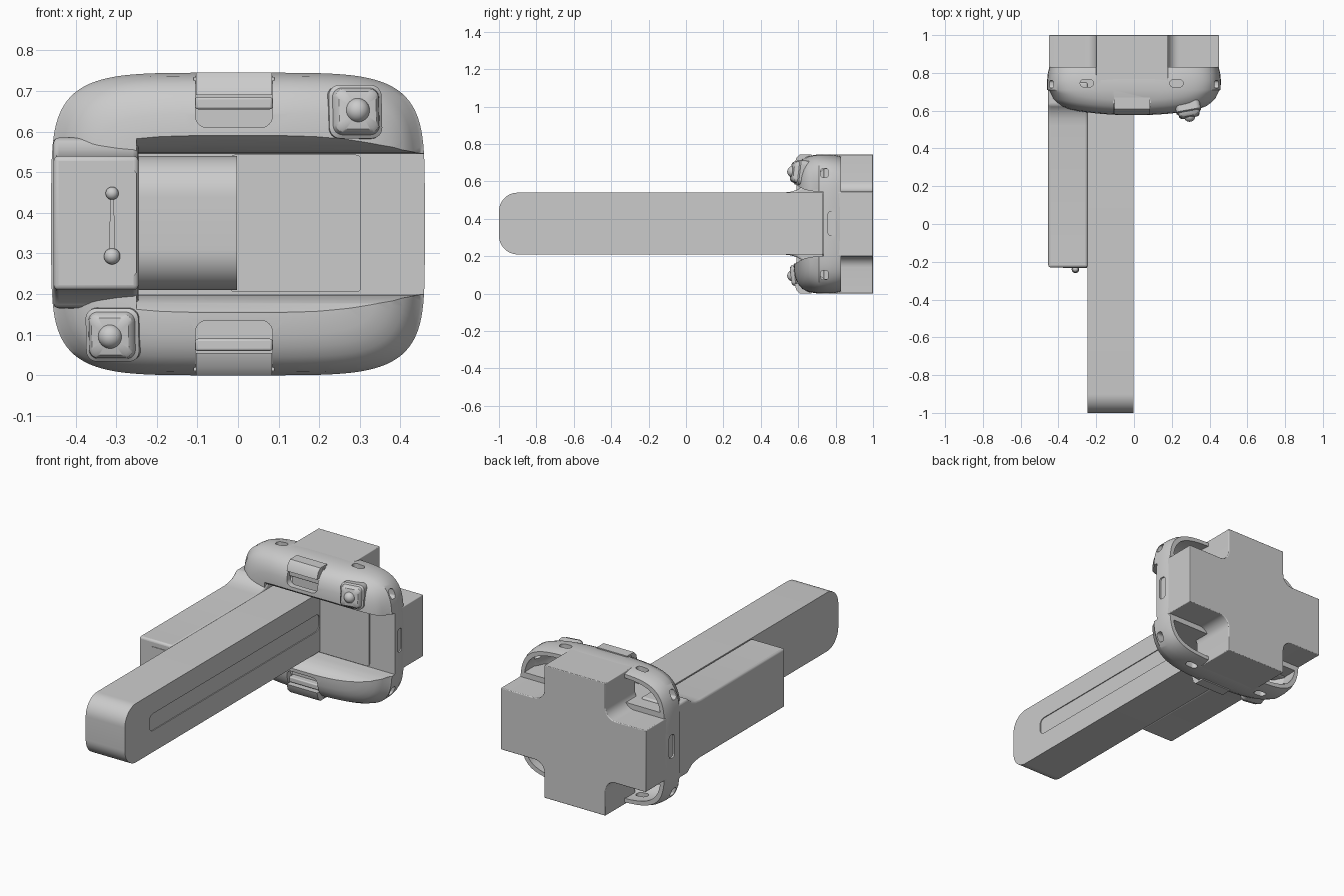
import bpy, bmesh, math
from math import sin, cos, pi

if "Cube" in bpy.data.objects:
    bpy.data.objects.remove(bpy.data.objects["Cube"])

MID = 0.3725  # middle height of the housing


def finish(name, bm, bevel=0.0):
    bmesh.ops.recalc_face_normals(bm, faces=bm.faces)
    me = bpy.data.meshes.new(name)
    bm.to_mesh(me)
    bm.free()
    ob = bpy.data.objects.new(name, me)
    bpy.context.collection.objects.link(ob)
    if bevel:
        m = ob.modifiers.new("bevel", 'BEVEL')
        m.width, m.segments, m.limit_method = bevel, 3, 'ANGLE'
        m.angle_limit = math.radians(40)
    return ob


def loft(name, rings, bevel=0.0):
    bm = bmesh.new()
    rows = [[bm.verts.new(p) for p in r] for r in rings]
    n = len(rows[0])
    for a, b in zip(rows, rows[1:]):
        for i in range(n):
            j = (i + 1) % n
            bm.faces.new((a[i], a[j], b[j], b[i]))
    bm.faces.new(rows[0])
    bm.faces.new(rows[-1])
    return finish(name, bm, bevel)


def prism(name, pts, axis, lo, hi, bevel=0.0):
    place = {'x': lambda p, h: (h, p[0], p[1]),
             'y': lambda p, h: (p[0], h, p[1]),
             'z': lambda p, h: (p[0], p[1], h)}[axis]
    return loft(name, [[place(p, h) for p in pts] for h in (lo, hi)], bevel)


def rrect(u0, u1, v0, v1, r, seg=8):
    pts = []
    for k, (u, v) in enumerate([(u1 - r, v1 - r), (u0 + r, v1 - r), (u0 + r, v0 + r), (u1 - r, v0 + r)]):
        for i in range(seg + 1):
            t = pi / 2 * (k + i / seg)
            pts.append((u + r * cos(t), v + r * sin(t)))
    return pts


def box(name, x, y, z, bevel=0.0):
    return prism(name, [(x[0], z[0]), (x[1], z[0]), (x[1], z[1]), (x[0], z[1])], 'y', *y, bevel)


def cut(ob, cutter):
    m = ob.modifiers.new("cut", 'BOOLEAN')
    m.operation, m.solver, m.object = 'DIFFERENCE', 'EXACT', cutter
    bpy.context.view_layer.objects.active = ob
    bpy.ops.object.modifier_apply(modifier=m.name)
    bpy.data.objects.remove(cutter, do_unlink=True)


def outline(d, y, n=112):
    """Superellipse ring inset by d, bowed backwards toward the sides."""
    ring = []
    for i in range(n):
        t = 2 * pi * (i + 0.5) / n
        x = math.copysign(abs(cos(t)) ** 0.4, cos(t)) * (0.46 - d)
        z = math.copysign(abs(sin(t)) ** 0.4, sin(t)) * (MID - d)
        bow = 0.05 * (x / 0.45) ** 2 if y < 0.7 else 0
        ring.append((x, y + bow, MID + z))
    return ring


# Housing shell: bowed rounded-rectangle dome
profile = [(0, 0.76), (0, 0.71), (0.008, 0.655), (0.025, 0.62), (0.045, 0.602),
           (0.07, 0.588), (0.10, 0.58), (0.14, 0.576), (0.20, 0.575), (0.30, 0.575)]
shell = loft("housing_shell", [outline(d, y) for d, y in [(0.012, 0.83), (0.004, 0.80)] + profile])

# Hollow pockets above and below the middle band, open at the back
pocket = loft("pocket", [outline(d + 0.03, y + 0.03) for d, y in [(0.01, 0.9)] + profile])
cut(pocket, box("band", (-1, 1), (0, 2), (0.17, 0.575)))
cut(shell, pocket)

# Open channel across the front, flared at its mouth
half = [(0.735, 0.172), (0.68, 0.175), (0.64, 0.182), (0.61, 0.195), (0.585, 0.215), (0.5, 0.25)]
chan = [(y, MID + h) for y, h in half] + [(y, MID - h) for y, h in reversed(half)]
cut(shell, prism("channel", chan, 'x', -0.25, 0.6))

# Latch notches, vent slots and corner holes
for s in (1, -1):
    z0, z1 = sorted((MID + s * 0.237, MID + s * 0.45))
    cut(shell, prism("notch", rrect(-0.105, 0.085, z0, z1, 0.03), 'y', 0.45, 0.66))
    z0, z1 = sorted((MID + s * 0.31, MID + s * 0.42))
    for x in (-0.25, 0.225):
        cut(shell, prism("slot", rrect(x - 0.035, x + 0.035, 0.725, 0.765, 0.019), 'z', z0, z1))
    x0, x1 = sorted((s * 0.45, s * 0.6))
    cut(shell, prism("side_slot", rrect(0.76, 0.80, 0.31, 0.44, 0.015), 'x', x0, x1))
    x0, x1 = sorted((s * 0.38, s * 0.6))
    for z in (0.10, 0.645):
        cut(shell, prism("corner_hole", rrect(0.72, 0.76, z - 0.025, z + 0.025, 0.015), 'x', x0, x1))

# Cross-shaped back block with concave inner corners
cross, r = [], 0.06
for sx, sz, vx, zt in ((1, 1, 0.18, 0.545), (-1, 1, -0.20, 0.545),
                       (-1, -1, -0.20, 0.20), (1, -1, 0.18, 0.20)):
    q = [(sx * 0.45, zt)]
    for i in range(9):
        t = pi / 2 * i / 8
        q.append((vx + sx * r * (1 - sin(t)), zt + sz * r * (1 - cos(t))))
    q.append((vx, MID + sz * 0.3718))
    cross += q if sx * sz > 0 else q[::-1]
prism("back_cross_block", cross, 'y', 0.735, 1.0, 0.004)

# Recessed floor panel beside the arm
prism("floor_panel", rrect(-0.02, 0.303, 0.205, 0.543, 0.012), 'y', 0.728, 0.75)

# Long arm with rounded nose and a shallow side groove
nose = [p for p in rrect(-1.0, 0.76, 0.21, 0.54, 0.10, 12) if p[0] < 0]
arm = prism("long_arm", nose + [(0.76, 0.21), (0.76, 0.54)], 'x', -0.245, -0.002)
cut(arm, prism("groove", rrect(-0.78, 0.725, 0.33, 0.425, 0.03), 'x', -0.007, 0.1))

# Shorter side block flaring into the housing
flare = [(0.52, 0.0), (0.56, 0.005), (0.59, 0.014), (0.615, 0.03), (0.63, 0.045), (0.75, 0.045)]
prof = [(-0.23, 0.54)] + [(y, 0.54 + h) for y, h in flare]
prof += [(y, 0.21 - h) for y, h in reversed(flare)] + [(-0.23, 0.21)]
prism("side_block", prof, 'x', -0.454, -0.245, 0.012)


def ball(name, loc, rad):
    bm = bmesh.new()
    bmesh.ops.create_uvsphere(bm, u_segments=24, v_segments=14, radius=rad)
    bmesh.ops.translate(bm, verts=bm.verts, vec=loc)
    return finish(name, bm)


# Small lever switch and raised panel on the side block's front
prism("switch_panel", rrect(-0.375, -0.25, 0.245, 0.505, 0.01), 'y', -0.233, -0.2)
ball("switch_knob_lower", (-0.31, -0.24, 0.293), 0.02)
ball("switch_knob_upper", (-0.31, -0.24, 0.448), 0.016)
prism("switch_lever", [(-0.318, 0.30), (-0.302, 0.30), (-0.306, 0.44), (-0.314, 0.44)], 'y', -0.245, -0.225)

# Latches: back plate, cross bar and sloped flap in each notch
for s, label in ((1, "top"), (-1, "bottom")):
    def zz(z):
        return z if s > 0 else 2 * MID - z
    box(label + "_latch_plate", (-0.11, 0.09), (0.635, 0.75), sorted((zz(0.59), zz(0.735))))
    box(label + "_latch_bar", (-0.105, 0.085), (0.60, 0.65), sorted((zz(0.655), zz(0.685))), 0.006)
    pts = [(0.58, 0.69), (0.59, 0.725), (0.61, 0.745), (0.67, 0.745), (0.67, 0.69)]
    prism(label + "_latch_flap", [(y, zz(z)) for y, z in pts], 'x', -0.104, 0.084)

# Ball knobs on rounded square bases, at opposite corners
for label, x, z, sign in (("upper", 0.288, 0.648, 1), ("lower", -0.308, 0.10, -1)):
    steps = [(0.066, 0.05), (0.066, -0.008), (0.058, -0.014), (0.054, -0.03), (0.046, -0.038), (0.025, -0.042)]
    base = loft(label + "_knob_base",
                [[(u, y, v) for u, v in rrect(-h, h, -h, h, h * 0.4)] for h, y in steps])
    knob = ball(label + "_knob_ball", (0, -0.035, 0), 0.03)
    for ob in (base, knob):
        ob.location = (x, 0.605, z)
        ob.rotation_euler = (sign * -0.12, 0, sign * 0.18)

# Smooth the curved faces while keeping hard edges crisp
bpy.ops.object.select_all(action='DESELECT')
for ob in bpy.context.scene.objects:
    ob.select_set(True)
    bpy.context.view_layer.objects.active = ob
bpy.ops.object.shade_smooth_by_angle(angle=math.radians(32))
